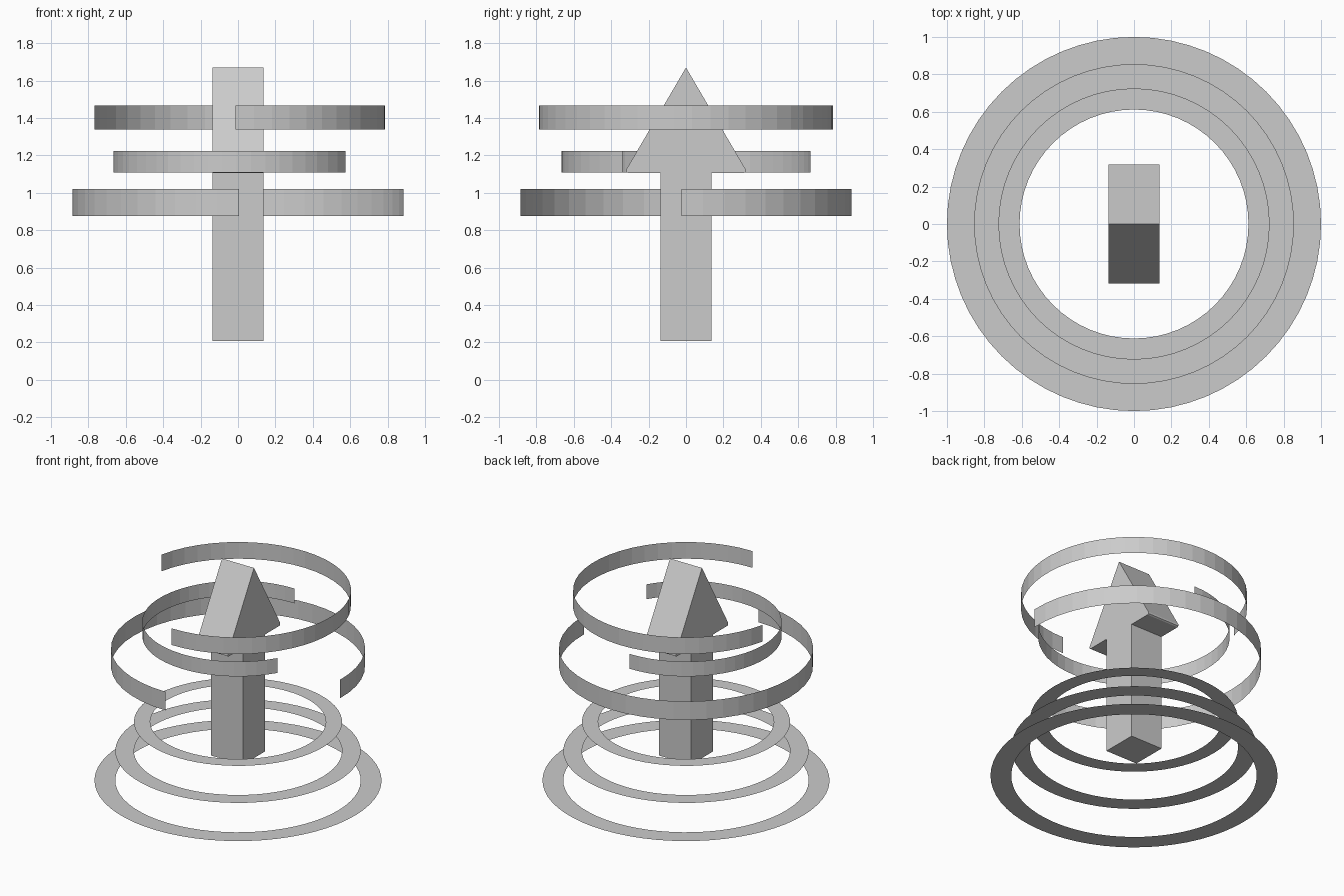
import bpy, bmesh
from math import cos, sin, radians

if "Cube" in bpy.data.objects:
    bpy.data.objects.remove(bpy.data.objects["Cube"])


def make_object(name, bm):
    mesh = bpy.data.meshes.new(name)
    bm.to_mesh(mesh)
    bm.free()
    obj = bpy.data.objects.new(name, mesh)
    bpy.context.collection.objects.link(obj)
    return obj


def sweep(name, a, b, start, end, steps):
    """Sheet swept around z between two (radius, height) points."""
    bm = bmesh.new()
    pairs = []
    for i in range(steps + 1):
        t = radians(start + (end - start) * i / steps)
        pairs.append([bm.verts.new((r * cos(t), r * sin(t), z)) for r, z in (a, b)])
    for (p, q), (s, u) in zip(pairs, pairs[1:]):
        bm.faces.new((p, s, u, q))
    bmesh.ops.remove_doubles(bm, verts=bm.verts, dist=1e-5)
    return make_object(name, bm)


# Flat stacked rings at the base, shrinking upwards
for name, inner, outer, z in (("lower_ring", 0.855, 1.0, 0.0),
                              ("middle_ring", 0.725, 0.855, 0.226),
                              ("upper_ring", 0.612, 0.725, 0.45)):
    sweep(name, (outer, z), (inner, z), 0, 360, 64)

# Open upright bands around the arrow
for name, r, z0, z1, start, end in (
        ("lower_band", 0.885, 0.877, 1.02, -1.6, 270.3),
        ("middle_band", 0.667, 1.11, 1.224, 89, 329.4),
        ("upper_band", 0.787, 1.338, 1.466, -91, 167.5)):
    sweep(name, (r, z0), (r, z1), start, end, 36)

# Upward arrow: half outline mirrored, then extruded along x
half = [(0.136, 0.208), (0.136, 1.107), (0.309, 1.107), (0.319, 1.113), (0.318, 1.127)]
outline = half + [(0, 1.67)] + [(-y, z) for y, z in reversed(half)]
bm = bmesh.new()
face = bm.faces.new([bm.verts.new((-0.136, y, z)) for y, z in outline])
ext = bmesh.ops.extrude_face_region(bm, geom=[face])
bmesh.ops.translate(bm, vec=(0.272, 0, 0),
                    verts=[v for v in ext["geom"] if isinstance(v, bmesh.types.BMVert)])
bmesh.ops.recalc_face_normals(bm, faces=bm.faces)
make_object("arrow", bm)
